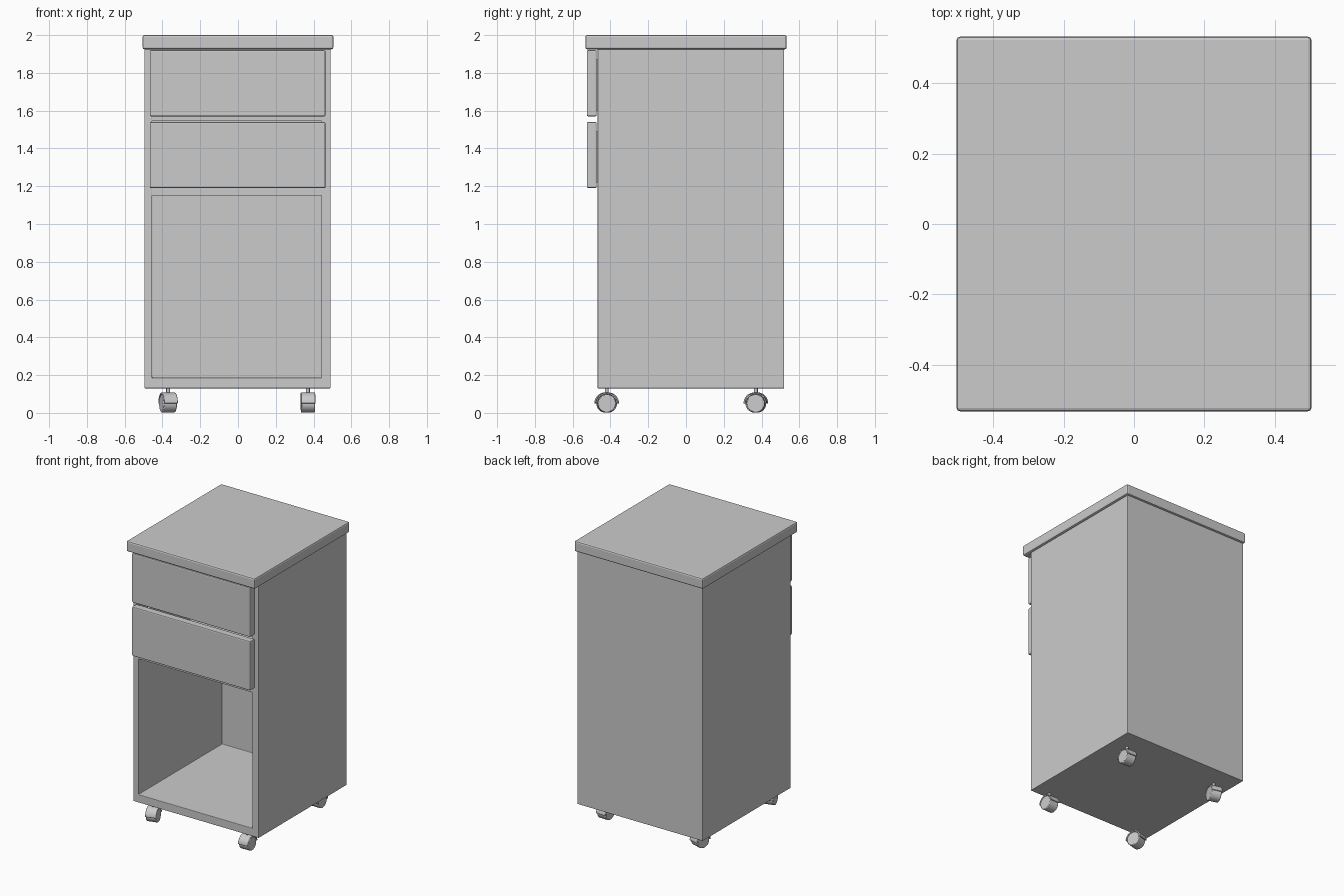
import bpy, bmesh, math
from mathutils import Vector, Matrix

if "Cube" in bpy.data.objects:
    bpy.data.objects.remove(bpy.data.objects["Cube"])


def finish(bm, name, bevel=0.0, segments=2):
    bmesh.ops.recalc_face_normals(bm, faces=bm.faces)
    me = bpy.data.meshes.new(name)
    bm.to_mesh(me)
    bm.free()
    ob = bpy.data.objects.new(name, me)
    bpy.context.collection.objects.link(ob)
    if bevel:
        m = ob.modifiers.new("edge", 'BEVEL')
        m.width = bevel
        m.segments = segments
        m.limit_method = 'ANGLE'
    return ob


def add_box(bm, lo, hi):
    lo, hi = Vector(lo), Vector(hi)
    mat = Matrix.Translation((lo + hi) / 2) @ Matrix.Diagonal((*(hi - lo), 1))
    return bmesh.ops.create_cube(bm, size=1, matrix=mat)["verts"]


def box(name, lo, hi, bevel=0.0):
    bm = bmesh.new()
    add_box(bm, lo, hi)
    return finish(bm, name, bevel)


def hollow_box(name, lo, hi, axis, open_lo, open_hi, depth, bevel=0.0):
    """Box with one face inset to the given opening and pushed in by depth."""
    bm = bmesh.new()
    add_box(bm, lo, hi)
    axis = Vector(axis)
    bm.normal_update()
    face = max(bm.faces, key=lambda f: f.normal.dot(axis))
    bmesh.ops.inset_region(bm, faces=[face], thickness=0.02)
    mid = face.calc_center_median()
    for v in face.verts:
        for i in range(3):
            if not axis[i]:
                v.co[i] = open_lo[i] if v.co[i] < mid[i] else open_hi[i]
    inner = bmesh.ops.extrude_discrete_faces(bm, faces=[face])["faces"][0]
    bmesh.ops.translate(bm, verts=inner.verts, vec=-axis * depth)
    return finish(bm, name, bevel)


# Top board and open-fronted carcass
box("top_board", (-.505, -.533, 1.925), (.505, .533, 2), .01)
hollow_box("carcass", (-.495, -.468, .13), (.49, .52, 1.925), (0, -1, 0),
           (-.455, 0, .187), (.442, 0, 1.89), .94, .003)

# Shelves dividing the drawers from the open compartment
box("drawer_shelf", (-.456, -.466, 1.15), (.443, .475, 1.19))
box("drawer_divider", (-.456, -.466, 1.545), (.443, .475, 1.57))

# Drawers: front panel with a tray behind
for label, z in (("lower", 1.19), ("upper", 1.57)):
    box(label + "_drawer_front", (-.467, -.525, z), (.463, -.473, z + .35), .007)
    hollow_box(label + "_drawer_tray", (-.44, -.474, z + .03), (.428, .42, z + .3),
               (0, 0, 1), (-.42, -.45, 0), (.408, .4, 0), .25)


# Casters: wheel, curved hood and stem
def caster(tag, x, y, turn):
    place = Matrix.Translation((x, y, 0)) @ Matrix.Rotation(math.radians(turn), 4, 'Z')
    center = Matrix.Translation((0, 0, .05))

    bm = bmesh.new()
    bmesh.ops.create_cone(bm, cap_ends=True, segments=32, radius1=.048, radius2=.048,
                          depth=.074, matrix=center @ Matrix.Rotation(math.pi / 2, 4, 'Y'))
    wheel = finish(bm, tag + "_wheel", .005)

    bm = bmesh.new()
    n = 16
    arc = [math.pi * i / n for i in range(n + 1)]
    pts = [(r * math.cos(a), .05 + r * math.sin(a))
           for r, seq in ((.058, arc), (.049, arc[::-1])) for a in seq]
    face = bm.faces.new([bm.verts.new((-.038, p, q)) for p, q in pts])
    ext = bmesh.ops.extrude_face_region(bm, geom=[face])["geom"]
    bmesh.ops.translate(bm, vec=(.076, 0, 0),
                        verts=[e for e in ext if isinstance(e, bmesh.types.BMVert)])
    hood = finish(bm, tag + "_hood", .003)

    bm = bmesh.new()
    bmesh.ops.create_cone(bm, cap_ends=True, segments=16, radius1=.01, radius2=.01,
                          depth=.035, matrix=Matrix.Translation((0, 0, .118)))
    stem = finish(bm, tag + "_stem")

    for ob in (wheel, hood, stem):
        ob.matrix_world = place
        bpy.ops.object.select_all(action='DESELECT')
        ob.select_set(True)
        bpy.context.view_layer.objects.active = ob
        bpy.ops.object.shade_smooth_by_angle()


for side, x, turn in (("left", -.37, 16), ("right", .37, 2)):
    caster("front_" + side + "_caster", x, -.42, turn)
    caster("back_" + side + "_caster", x, .37, -turn)
